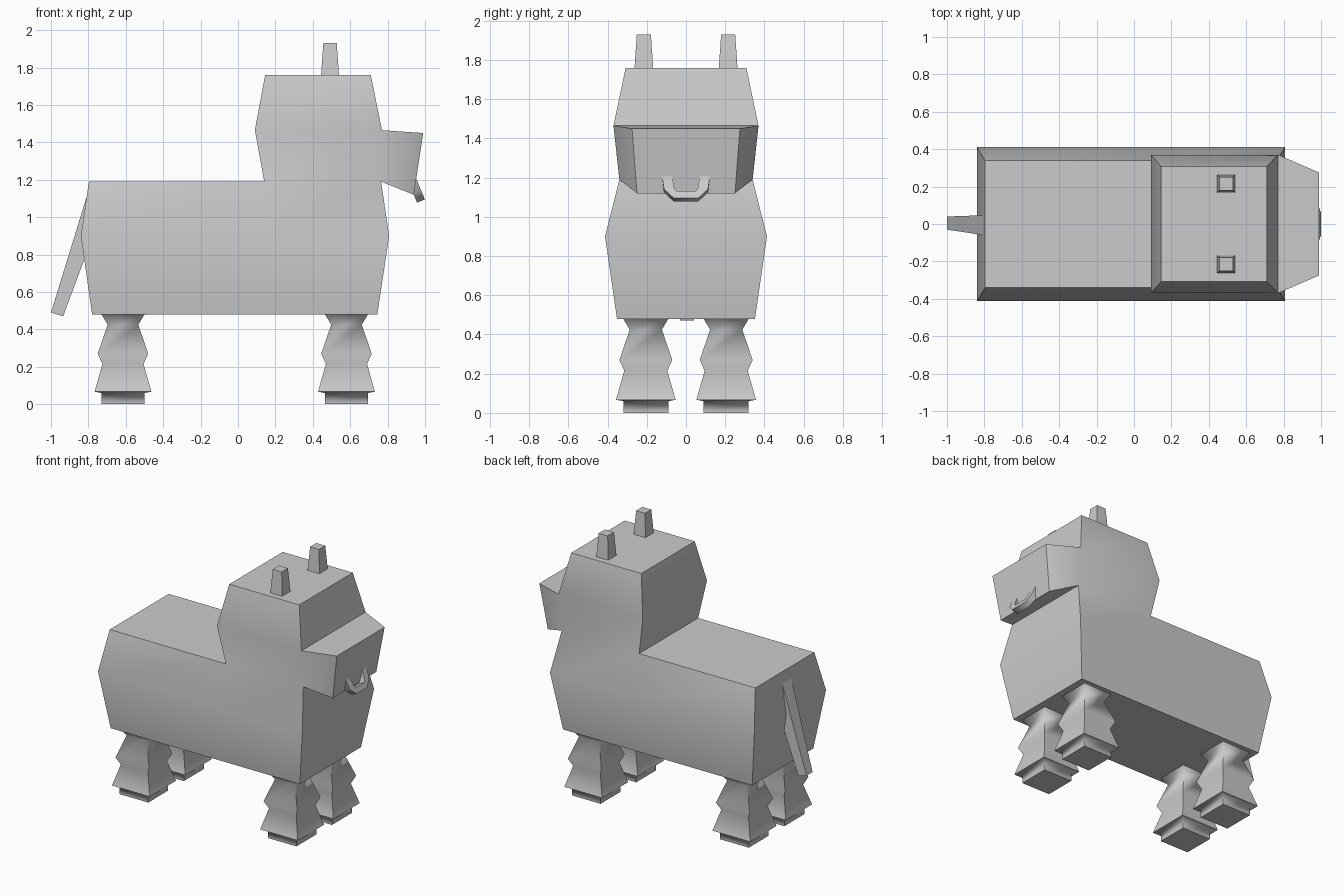
import bpy, math
from mathutils import Vector

if "Cube" in bpy.data.objects:
    bpy.data.objects.remove(bpy.data.objects["Cube"])


def make(name, verts, faces, smooth=60):
    me = bpy.data.meshes.new(name)
    me.from_pydata([tuple(v) for v in verts], [], faces)
    ob = bpy.data.objects.new(name, me)
    bpy.context.collection.objects.link(ob)
    bpy.ops.object.select_all(action='DESELECT')
    ob.select_set(True)
    bpy.context.view_layer.objects.active = ob
    # consistent outward normals
    bpy.ops.object.mode_set(mode='EDIT')
    bpy.ops.mesh.select_all(action='SELECT')
    bpy.ops.mesh.normals_make_consistent(inside=False)
    bpy.ops.object.mode_set(mode='OBJECT')
    if smooth:
        bpy.ops.object.shade_smooth_by_angle(angle=math.radians(smooth))
    return ob


def rect(x0, x1, y0, y1, z):
    return [(x0, y0, z), (x1, y0, z), (x1, y1, z), (x0, y1, z)]


def loft(name, rings, smooth=60):
    """Skin a stack of equal-length rings and cap both ends."""
    n = len(rings[0])
    verts = [v for r in rings for v in r]
    faces = [tuple(range(n)), tuple(range(len(verts) - n, len(verts)))]
    for k in range(len(rings) - 1):
        for i in range(n):
            j = (i + 1) % n
            faces.append((k*n + i, k*n + j, k*n + n + j, k*n + n + i))
    return make(name, verts, faces, smooth)


# Body, head and muzzle as one skin: six-point torso rings, four-point head rings
verts = []
for x0, x1, hy, z in ((-0.78, 0.745, 0.352, 0.48), (-0.84, 0.808, 0.413, 0.9),
                      (-0.797, 0.765, 0.34, 1.19)):
    verts += [(x0, -hy, z), (0.14, -hy, z), (x1, -hy, z),
              (x1, hy, z), (0.14, hy, z), (x0, hy, z)]
verts += rect(0.09, 0.77, -0.37, 0.37, 1.465)       # 18-21 head middle
verts += rect(0.145, 0.71, -0.308, 0.308, 1.76)     # 22-25 head top
verts += [(0.99, -0.275, 1.45), (0.99, 0.275, 1.45),
          (0.94, 0.25, 1.12), (0.94, -0.25, 1.12)]  # 26-29 muzzle front
faces = [(0, 1, 4, 5), (1, 2, 3, 4), (12, 13, 16, 17), (22, 23, 24, 25)]
for k in (0, 6):
    faces += [(k + i, k + (i+1) % 6, k + 6 + (i+1) % 6, k + 6 + i) for i in range(6)]
faces += [(13, 14, 19, 18), (15, 16, 21, 20), (16, 13, 18, 21)]
faces += [(18 + i, 18 + (i+1) % 4, 22 + (i+1) % 4, 22 + i) for i in range(4)]
base, tip = (19, 20, 15, 14), (26, 27, 28, 29)
faces += [(base[i], base[(i+1) % 4], tip[(i+1) % 4], tip[i]) for i in range(4)] + [tip]
make("body_and_head", verts, faces)

# Legs with hooves
leg_profile = [(0.115, 0), (0.115, 0.06), (0.152, 0.067), (0.11, 0.215),
               (0.135, 0.27), (0.082, 0.425), (0.118, 0.485)]
for end, cx in (("front", 0.58), ("back", -0.615)):
    for side, cy in (("right", -0.205), ("left", 0.205)):
        loft(f"{end}_{side}_leg",
             [rect(cx - h, cx + h, cy - h, cy + h, z) for h, z in leg_profile], 80)

# Horns
for side, cy in (("right", -0.215), ("left", 0.215)):
    loft(f"{side}_horn", [rect(0.492 - h, 0.492 + h, cy - h, cy + h, z)
                          for h, z in ((0.048, 1.755), (0.036, 1.93))])

# Tail
loft("tail", [
    [(-1.0, -0.03, 0.49), (-0.935, -0.03, 0.47), (-0.935, 0.04, 0.47), (-1.0, 0.04, 0.49)],
    [(-0.80, -0.06, 1.14), (-0.70, -0.06, 1.10), (-0.70, 0.047, 1.10), (-0.80, 0.047, 1.14)]])

# Nose ring: U-shaped outline, tilted forward and given thickness
half = [(0.127, -0.03), (0.112, 0.08), (0.062, 0.13)]
inner = [(0.05, 0.09), (0.06, 0.075), (0.077, -0.03)]
right = half
left = [(-y, s) for y, s in reversed(half)]
out = right + left
inn = inner[::-1] + [(-y, s) for y, s in inner]
inn_path = inner[::-1] + [(-y, s) for y, s in inner]
anchor = Vector((0.949, 0, 1.215))
down, normal = Vector((0.385, 0, -0.923)), Vector((0.923, 0, 0.385))
rings = []
for (yo, so), (yi, si) in zip(out, inn_path):
    o = anchor + down * so + Vector((0, yo, 0))
    i = anchor + down * si + Vector((0, yi, 0))
    rings.append([o, i, i - normal * 0.045, o - normal * 0.045])
loft("nose_ring", rings, 50)
